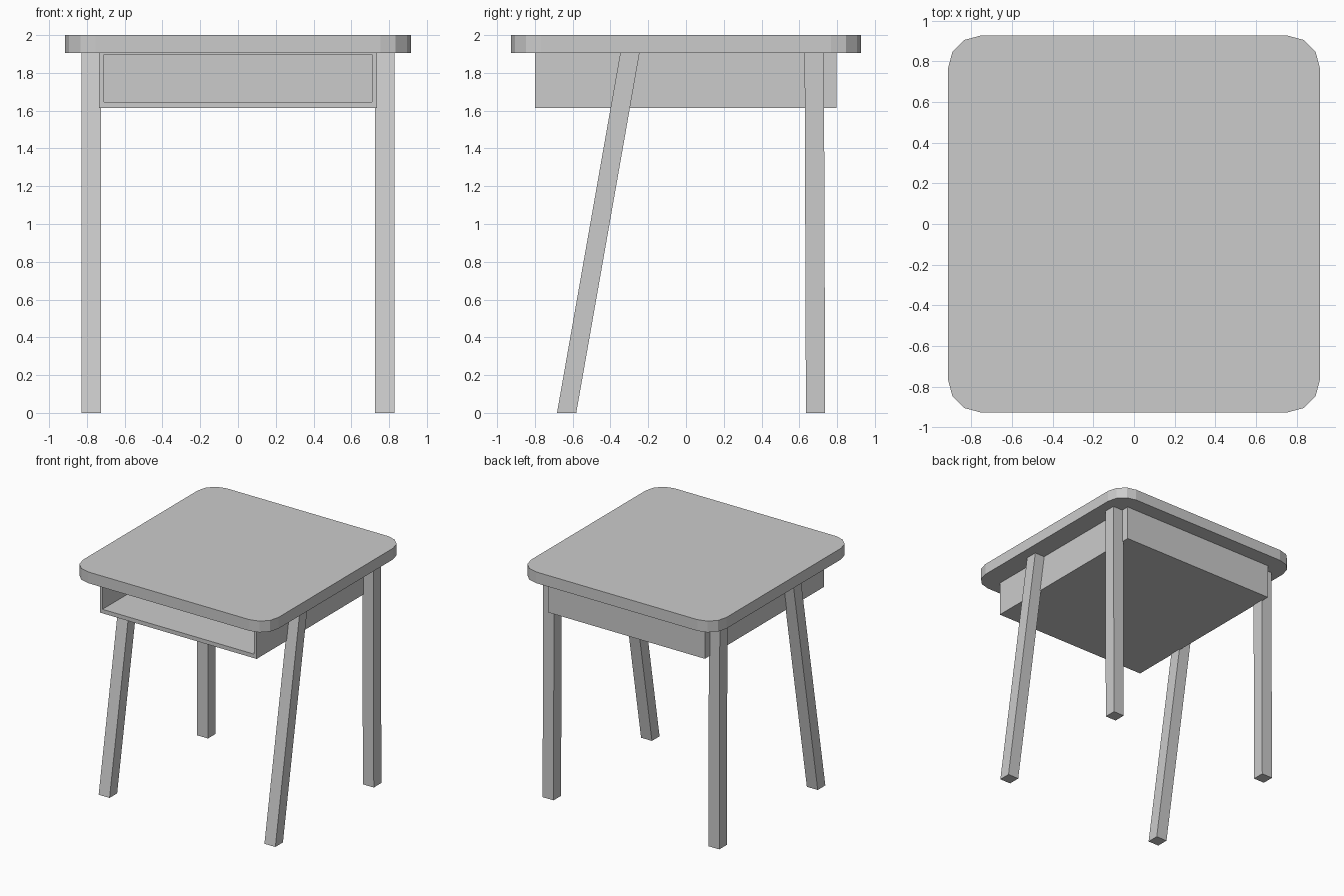
import bpy
import bmesh
from mathutils import Vector

old = bpy.data.objects.get("Cube")
if old:
    bpy.data.objects.remove(old, do_unlink=True)

# One flat grey for the whole desk
grey = bpy.data.materials.new("plain grey")
grey.use_nodes = True
GREY = (0.6, 0.6, 0.6, 1)
grey.diffuse_color = GREY
grey.node_tree.nodes["Principled BSDF"].inputs["Base Color"].default_value = GREY

TOP_Z = 2.0
UNDER_Z = 1.905


def finish(name, bm):
    bmesh.ops.recalc_face_normals(bm, faces=bm.faces)
    mesh = bpy.data.meshes.new(name)
    bm.to_mesh(mesh)
    bm.free()
    mesh.materials.append(grey)
    obj = bpy.data.objects.new(name, mesh)
    bpy.context.collection.objects.link(obj)
    return obj


def box(low, high):
    bm = bmesh.new()
    bmesh.ops.create_cube(bm, size=1)
    low, high = Vector(low), Vector(high)
    for v in bm.verts:
        v.co = (low + high) / 2 + v.co * (high - low)
    return bm


# Table top with rounded corners
bm = box((-0.915, -0.927, UNDER_Z), (0.915, 0.927, TOP_Z))
corners = [e for e in bm.edges if abs(e.verts[0].co.z - e.verts[1].co.z) > 0.01]
bmesh.ops.bevel(bm, geom=corners, offset=0.16, segments=3, profile=0.5, affect="EDGES")
finish("table_top", bm)

# Storage tray, hollowed from its front face
bm = box((-0.735, -0.8, 1.613), (0.735, 0.797, UNDER_Z))
bm.faces.ensure_lookup_table()
front = min(bm.faces, key=lambda f: f.calc_center_median().y)
bmesh.ops.inset_individual(bm, faces=[front], thickness=0.02)
for v in front.verts:
    v.co.x = 0.71 if v.co.x > 0 else -0.71
    v.co.z = 1.897 if v.co.z > 1.75 else 1.647
inner = bmesh.ops.extrude_discrete_faces(bm, faces=[front])["faces"][0]
bmesh.ops.translate(bm, verts=inner.verts, vec=(0, 1.565, 0))
finish("storage_tray", bm)


# Legs: square posts sheared so the feet stay flat
def leg(name, side, y_foot, y_head):
    half = 0.051
    bm = box((side * 0.777 - half, -half, 0), (side * 0.777 + half, half, UNDER_Z))
    for v in bm.verts:
        v.co.y += y_head if v.co.z > 1 else y_foot
    finish(name, bm)


for side, word in ((1, "left"), (-1, "right")):
    leg("front_leg_" + word, side, -0.632, -0.297)
    leg("rear_leg_" + word, side, 0.686, 0.679)
